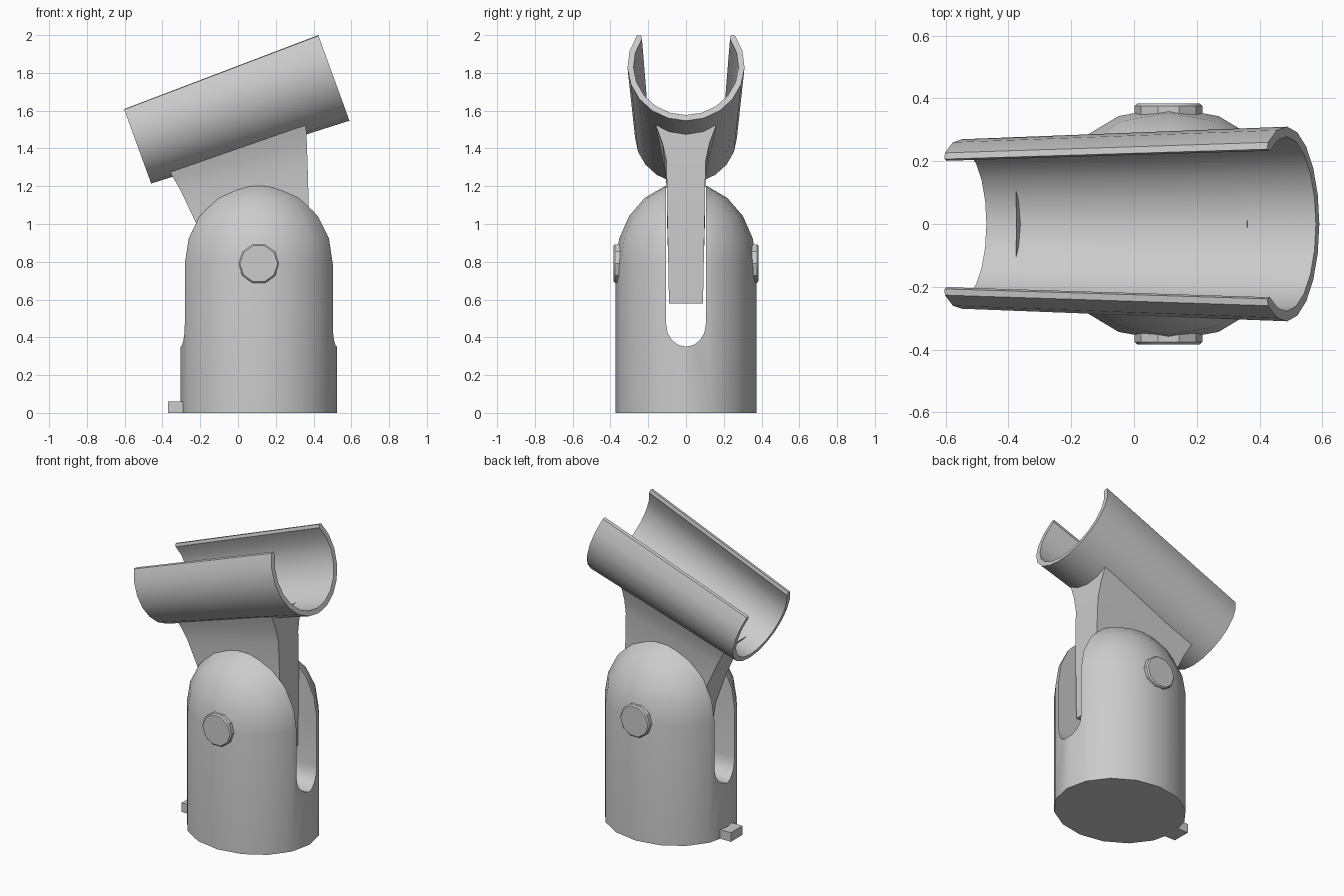
import bpy, bmesh
from math import sin, cos, pi, radians

if "Cube" in bpy.data.objects:
    bpy.data.objects.remove(bpy.data.objects["Cube"])

PX, PZ = 0.11, 0.79          # pivot position
TILT = radians(20)


def make(name, rings, close=True, caps=(True, True), smooth=30):
    """Loft a list of equal-length rings into a mesh object."""
    bm = bmesh.new()
    vs = [[bm.verts.new(p) for p in r] for r in rings]
    n = len(rings[0])
    for a, b in zip(vs, vs[1:]):
        for i in range(n if close else n - 1):
            j = (i + 1) % n
            bm.faces.new((a[i], a[j], b[j], b[i]))
    if caps[0]:
        bm.faces.new(vs[0][::-1])
    if caps[1]:
        bm.faces.new(vs[-1])
    bmesh.ops.recalc_face_normals(bm, faces=bm.faces)
    me = bpy.data.meshes.new(name)
    bm.to_mesh(me)
    bm.free()
    ob = bpy.data.objects.new(name, me)
    bpy.context.collection.objects.link(ob)
    if smooth:
        shade(ob, smooth)
    return ob


def shade(ob, angle):
    bpy.ops.object.select_all(action='DESELECT')
    bpy.context.view_layer.objects.active = ob
    ob.select_set(True)
    bpy.ops.object.shade_smooth_by_angle(angle=radians(angle))


# Domed oval base
def oval(s, z, n=16):
    return [(PX + 0.415 * s * cos(2 * pi * i / n), 0.372 * s * sin(2 * pi * i / n), z)
            for i in range(n)]


dome = [oval(cos(radians(a)), PZ + 0.43 * sin(radians(a))) for a in (0, 18, 36, 54, 72, 87)]
base = make("base", [oval(1, 0)] + dome, smooth=0)

# Round-bottomed slot cut through the base
arc = [(0.105 * cos(a), 0.47 + 0.12 * sin(a)) for a in (pi + pi * i / 8 for i in range(9))]
prof = arc + [(0.105, 1.5), (-0.105, 1.5)]
cutter = make("slot_cutter", [[(x, y, z) for y, z in prof] for x in (-0.6, 0.8)], smooth=0)
mod = base.modifiers.new("slot", 'BOOLEAN')
mod.object = cutter
mod.operation = 'DIFFERENCE'
mod.solver = 'EXACT'
bpy.context.view_layer.objects.active = base
bpy.ops.object.modifier_apply(modifier="slot")
bpy.data.objects.remove(cutter)
shade(base, 30)

# Ten-sided pivot bolt heads with a chamfered rim
for side, label in ((-1, "front"), (1, "back")):
    rings = [[(PX + r * cos(pi * i / 5), side * y, PZ + r * sin(pi * i / 5)) for i in range(10)]
             for y, r in ((0.33, 0.108), (0.375, 0.108), (0.383, 0.1))]
    make("bolt_head_" + label, rings)

# Small tab at the foot
make("foot_tab", [[(x, -0.06, z), (x, 0.06, z), (x + 0.09, 0.06, z), (x + 0.09, -0.06, z)]
                  for x, z in ((-0.37, 0), (-0.37, 0.06))])

# Neck: flared under the cradle, tapering to a tongue in the slot
# (left x, left z, left half width, right x, right z, right half width)
stations = [(-0.12, 0.58, 0.09, 0.375, 0.58, 0.09),
            (-0.15, 0.80, 0.094, 0.375, 0.80, 0.094),
            (-0.22, 1.00, 0.1, 0.375, 1.08, 0.1),
            (-0.30, 1.17, 0.1, 0.368, 1.33, 0.103),
            (-0.34, 1.24, 0.105, 0.364, 1.43, 0.125),
            (-0.375, 1.30, 0.115, 0.36, 1.522, 0.16)]
make("neck", [[(a, -w, b), (c, -v, d), (c, v, d), (a, w, b)]
              for a, b, w, c, d, v in stations], caps=(True, False))


# Tapered open cradle, tilted
def cradle_ring(cx, cz, r_out, thick):
    angles = [radians(-213 + 246 * i / 14) for i in range(15)]
    mid = r_out - thick / 2
    pts = [(r_out, a) for a in angles] + [(mid, angles[-1] + 0.05)]
    pts += [(r_out - thick, a) for a in reversed(angles)] + [(mid, angles[0] - 0.05)]
    return [(cx - r * sin(a) * sin(TILT), r * cos(a), cz + r * sin(a) * cos(TILT))
            for r, a in pts]


make("cradle", [cradle_ring(-0.552, 1.468, 0.27, 0.03),
                cradle_ring(0.484, 1.838, 0.31, 0.032)])
